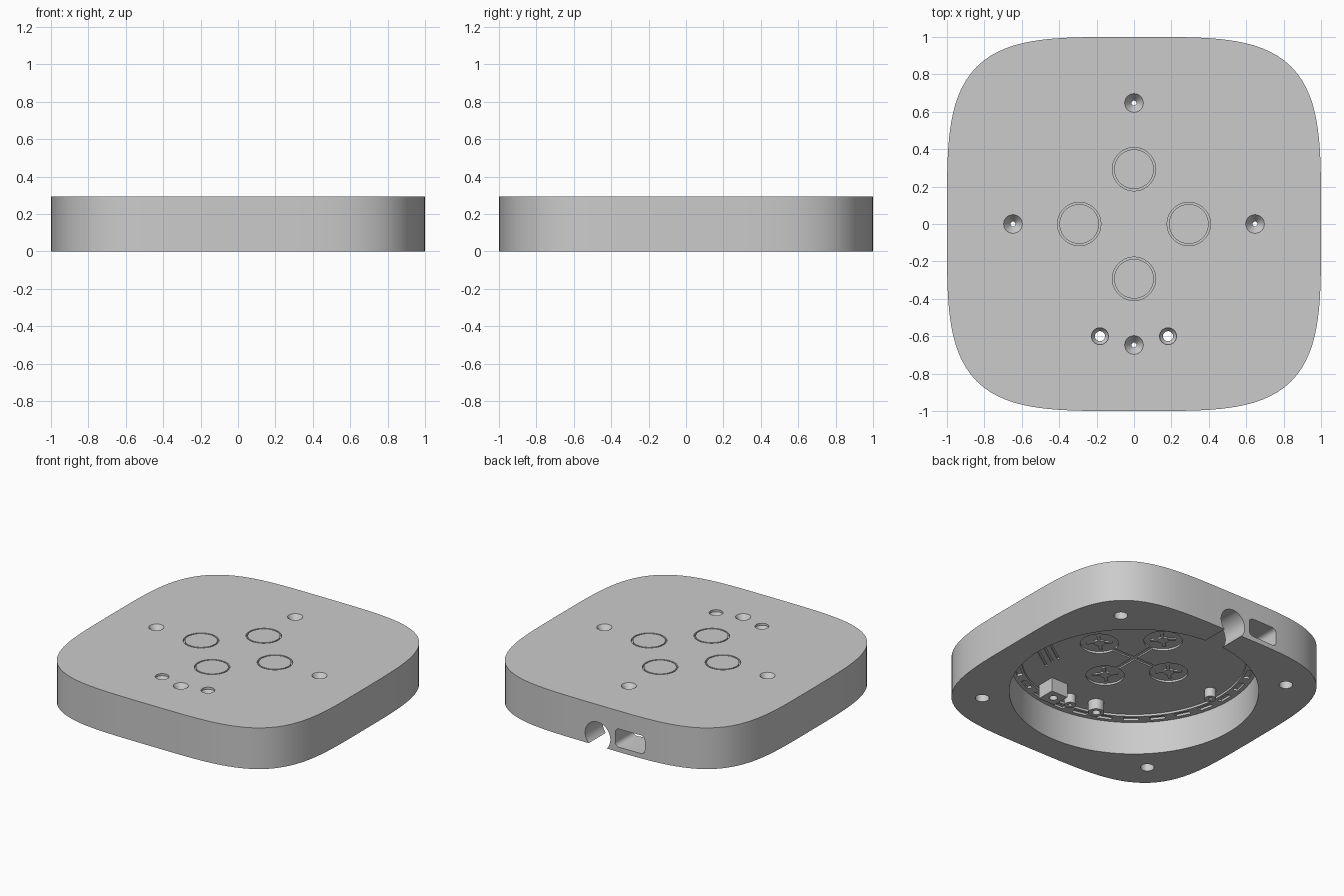
import bpy, bmesh, math
from mathutils import Matrix, Vector

cube = bpy.data.objects.get("Cube")
if cube:
    bpy.data.objects.remove(cube)

grey = bpy.data.materials.new("plain grey")
grey.use_nodes = True
grey.diffuse_color = (0.6, 0.6, 0.6, 1)
for node in grey.node_tree.nodes:
    if node.type == 'BSDF_PRINCIPLED':
        node.inputs["Base Color"].default_value = grey.diffuse_color

H = 0.295       # body height
CEIL = 0.25     # ceiling of the underside cavity
LEDGE = 0.235   # underside of the slotted ring


def finish(bm, name):
    bmesh.ops.recalc_face_normals(bm, faces=bm.faces)
    mesh = bpy.data.meshes.new(name)
    bm.to_mesh(mesh)
    bm.free()
    ob = bpy.data.objects.new(name, mesh)
    bpy.context.collection.objects.link(ob)
    mesh.materials.append(grey)
    return ob


def lathe(name, profile, at=(0, 0), steps=32, closed=False):
    """Turn an (r, z) profile around a vertical axis."""
    bm = bmesh.new()
    vs = [bm.verts.new((r, 0, z)) for r, z in profile]
    es = [bm.edges.new(p) for p in zip(vs, vs[1:])]
    if closed:
        es.append(bm.edges.new((vs[-1], vs[0])))
    bmesh.ops.spin(bm, geom=vs + es, cent=(0, 0, 0), axis=(0, 0, 1),
                   angle=math.tau, steps=steps)
    bmesh.ops.remove_doubles(bm, verts=bm.verts, dist=1e-5)
    bmesh.ops.translate(bm, verts=bm.verts, vec=(*at, 0))
    return finish(bm, name)


def rod(name, r, z0, z1, at=(0, 0), steps=32):
    return lathe(name, [(0, z0), (r, z0), (r, z1), (0, z1)], at, steps)


def box(name, centre, size, turn=0, bevel=0):
    bm = bmesh.new()
    bmesh.ops.create_cube(bm, size=1)
    bmesh.ops.scale(bm, vec=size, verts=bm.verts)
    if bevel:
        along_y = [e for e in bm.edges
                   if abs(e.verts[0].co.y - e.verts[1].co.y) > 1e-4]
        bmesh.ops.bevel(bm, geom=along_y, offset=bevel, segments=4,
                        profile=0.5, affect='EDGES')
    bmesh.ops.transform(bm, verts=bm.verts,
                        matrix=Matrix.Translation(centre) @ Matrix.Rotation(turn, 4, 'Z'))
    return finish(bm, name)


def combine(tool, operation='DIFFERENCE'):
    """Apply a boolean to the body and discard the tool."""
    tool.hide_render = True
    mod = body.modifiers.new("shape", 'BOOLEAN')
    mod.operation, mod.solver, mod.object = operation, 'EXACT', tool
    bpy.context.view_layer.objects.active = body
    bpy.ops.object.modifier_apply(modifier=mod.name)
    bpy.data.objects.remove(tool)


def around(n, radius, start=0):
    for i in range(n):
        a = start + i * math.tau / n
        yield a, (radius * math.cos(a), radius * math.sin(a))


# Rounded-square body: a fourth-power superellipse, extruded
bm = bmesh.new()
outline = []
for a, (c, s) in around(160, 1):
    outline.append(bm.verts.new(Vector((c, s, 0)) / (c ** 4 + s ** 4) ** 0.25))
base = bm.faces.new(outline)
top = bmesh.ops.extrude_face_region(bm, geom=[base])["geom"]
bmesh.ops.translate(bm, vec=(0, 0, H),
                    verts=[v for v in top if isinstance(v, bmesh.types.BMVert)])
body = finish(bm, "housing")

# Round cavity open at the bottom, with a ledge ring near the ceiling
combine(lathe("cavity", [(0, -0.1), (0.81, -0.1), (0.81, LEDGE), (0.73, LEDGE),
                         (0.73, CEIL), (0, CEIL)], steps=128))

# Slots in the ledge ring
for a, (x, y) in around(28, 0.765):
    combine(box("slot", (x, y, LEDGE), (0.035, 0.1, 0.03), a))

# Cable tunnel and rounded port through the back wall
tunnel = rod("tunnel", 0.1, -0.25, 0.25, steps=48)
tunnel.data.transform(Matrix.Translation((0, 0.95, 0.07))
                      @ Matrix.Rotation(math.pi / 2, 4, 'X'))
combine(tunnel)
combine(box("port", (-0.255, 0.9, 0.1), (0.23, 0.4, 0.13), bevel=0.03))

# Blind mounting holes in the four corners of the underside
for a, at in around(4, 0.99, math.pi / 4):
    combine(rod("mount_hole", 0.045, -0.05, 0.1, at))

# Four touch pads: ring groove above, round cup below, channel to the centre
for a, (x, y) in around(4, 0.293):
    combine(lathe("groove", [(0.106, 0.275), (0.116, 0.275), (0.116, 0.4), (0.106, 0.4)],
                  (x, y), 48, True))
    combine(rod("cup", 0.125, 0.15, 0.264, (x, y), 48))
    combine(box("channel", (x / 3, y / 3, CEIL), (0.21, 0.03, 0.02), a))

# Shallow wire grooves on the ceiling
for i in range(3):
    combine(box("wire_groove", (0.46, -0.26 - 0.06 * i, CEIL), (0.22, 0.016, 0.02), 0.6))

# Screw bosses with countersunk holes from the top
for a, at in around(4, 0.647):
    combine(rod("boss", 0.038, 0.185, 0.27, at), 'UNION')
    combine(lathe("screw_hole", [(0, 0.1), (0.013, 0.1), (0.013, 0.245),
                                 (0.05, H), (0.05, 0.4), (0, 0.4)], at))

# Pair of sensor holes at the front: a tube on one side, a square block on the other
combine(rod("sensor_tube", 0.052, 0.175, 0.27, (-0.182, -0.6)), 'UNION')
combine(box("sensor_block", (0.182, -0.6, 0.21), (0.13, 0.13, 0.12)), 'UNION')
for side in (-1, 1):
    combine(lathe("sensor_hole", [(0, 0.1), (0.027, 0.1), (0.027, 0.255),
                                  (0.045, 0.28), (0.045, 0.4), (0, 0.4)],
                  (side * 0.182, -0.6)))

bpy.ops.object.select_all(action='DESELECT')
body.select_set(True)
bpy.context.view_layer.objects.active = body
bpy.ops.object.shade_smooth_by_angle(angle=math.radians(30))

# Raised spokes and hub inside each cup
for i, (a, (x, y)) in enumerate(around(4, 0.293)):
    for j in range(2):
        box(f"pad_spoke_{i}_{j}", (x, y, 0.262), (0.17, 0.022, 0.012),
            math.pi / 4 + j * math.pi / 2)
    rod(f"pad_hub_{i}", 0.035, 0.252, 0.266, (x, y))
